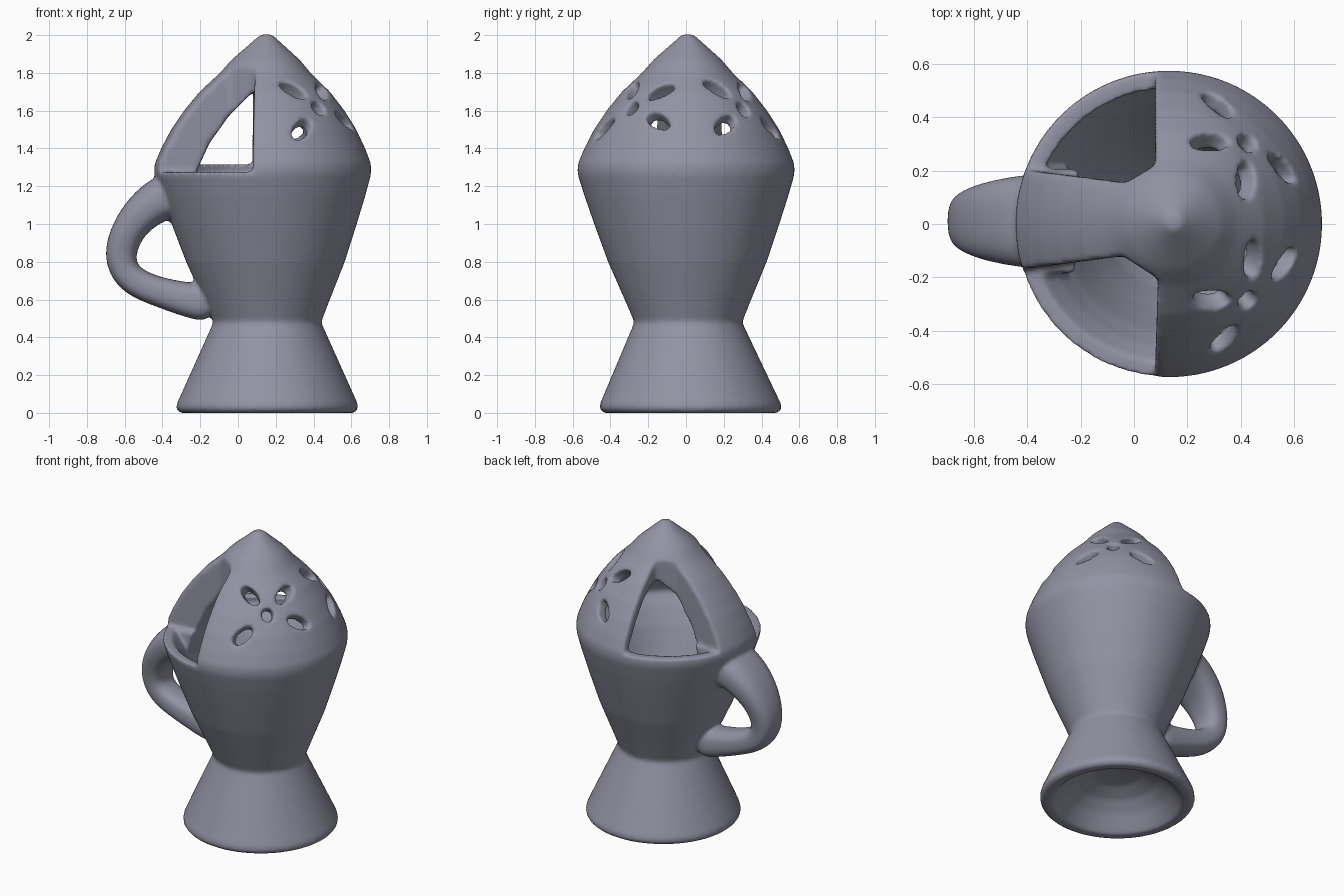
import bpy, bmesh, math
from mathutils import Vector, Matrix

if "Cube" in bpy.data.objects:
    bpy.data.objects.remove(bpy.data.objects["Cube"])

SEG = 96
clay = bpy.data.materials.new("grey_violet_clay")
clay.diffuse_color = (0.29, 0.29, 0.37, 1)
clay.use_nodes = True
clay.node_tree.nodes["Principled BSDF"].inputs["Base Color"].default_value = clay.diffuse_color


def make(name, bm):
    bmesh.ops.recalc_face_normals(bm, faces=bm.faces)
    me = bpy.data.meshes.new(name)
    bm.to_mesh(me)
    bm.free()
    ob = bpy.data.objects.new(name, me)
    bpy.context.collection.objects.link(ob)
    return ob


def loft(name, rings):
    """Closed solid from a list of rings of points."""
    bm = bmesh.new()
    vs = [[bm.verts.new(p) for p in ring] for ring in rings]
    n = len(vs[0])
    for a, b in zip(vs, vs[1:]):
        for i in range(n):
            bm.faces.new((a[i], a[(i + 1) % n], b[(i + 1) % n], b[i]))
    bm.faces.new(vs[0])
    bm.faces.new(vs[-1])
    return make(name, bm)


def lerp(table, z):
    for (z0, v0), (z1, v1) in zip(table, table[1:]):
        if z <= z1:
            t = max(0, (z - z0) / (z1 - z0))
            return v0 + (v1 - v0) * t
    return table[-1][1]


# the hand-made axis wanders slightly
CX = [(0, .155), (.48, .155), (1.28, .13), (2, .15)]
CY = [(0, .025), (.48, .012), (1.28, 0), (2, .01)]


def lathe(name, prof):
    return loft(name, [[(lerp(CX, z) + r * math.cos(2 * math.pi * i / SEG),
                         lerp(CY, z) + r * math.sin(2 * math.pi * i / SEG), z)
                        for i in range(SEG)] for r, z in prof])


def boolean(ob, other, op):
    m = ob.modifiers.new("bool", 'BOOLEAN')
    m.operation, m.object, m.solver = op, other, 'EXACT'
    bake(ob)
    bpy.data.objects.remove(other)


def bake(ob):
    bpy.context.view_layer.update()
    dg = bpy.context.evaluated_depsgraph_get()
    me = bpy.data.meshes.new_from_object(ob.evaluated_get(dg))
    ob.modifiers.clear()
    ob.data = me


# outer body: flared foot, waist, cup, pointed dome
DOME = [(.575, 1.28), (.572, 1.32), (.54, 1.4), (.49, 1.5), (.425, 1.6), (.345, 1.7),
        (.24, 1.8), (.18, 1.87), (.09, 1.95), (.035, 2.0), (.01, 2.005)]
body = lathe("pot_body", [(.46, .0), (.482, .02), (.478, .05), (.285, .48), (.335, .6), (.42, .8),
                          (.49, 1.0), (.54, 1.15), (.57, 1.25)] + DOME)

# side handle: x, z, half thickness, half width
path = [(-.27, 1.16, .12, .18), (-.37, 1.155, .125, .18), (-.475, 1.095, .11, .165), (-.58, .985, .09, .14),
        (-.635, .83, .09, .10), (-.585, .705, .083, .095), (-.42, .638, .077, .095),
        (-.25, .595, .095, .10), (-.12, .57, .10, .11)]
rings = []
for i, (x, z, t, w) in enumerate(path):
    a, b = path[max(i - 1, 0)], path[min(i + 1, len(path) - 1)]
    d = Vector((b[0] - a[0], 0, b[1] - a[1])).normalized()
    nrm = Vector((-d.z, 0, d.x))
    ring = []
    for k in range(24):
        c, s = math.cos(math.pi * k / 12), math.sin(math.pi * k / 12)
        u = math.copysign(abs(c) ** .75, c) * t
        v = math.copysign(abs(s) ** .75, s) * w
        ring.append(Vector((x, .01 + v, z)) + nrm * u)
    rings.append(ring)
handle = loft("handle", rings)
sub = handle.modifiers.new("sub", 'SUBSURF')
sub.levels = sub.render_levels = 2
bake(handle)
boolean(body, handle, 'UNION')

# hollow cup (thin sloping rim) and hollow foot
boolean(body, lathe("cup_cavity", [(.02, .6), (.18, .64), (.25, .75), (.33, .92), (.405, 1.1), (.46, 1.2),
                                   (.518, 1.28), (.495, 1.34), (.425, 1.47), (.335, 1.6), (.215, 1.69),
                                   (.02, 1.73)]), 'DIFFERENCE')
boolean(body, lathe("foot_cavity", [(.44, -.05), (.405, .0), (.37, .04), (.32, .1), (.25, .16), (.15, .205),
                                    (.02, .22)]), 'DIFFERENCE')

# thick strap joining rim to apex, trimmed by the openings below
web = [(-.30, 1.0), (-.25, 1.15), (-.21, 1.30), (-.15, 1.43), (-.05, 1.57), (.07, 1.69), (.14, 1.725),
       (.14, 1.85), (.02, 1.79), (-.12, 1.7), (-.215, 1.6), (-.285, 1.5), (-.335, 1.4), (-.375, 1.28)]
boolean(body, loft("strap", [[(x, y, z) for x, z in web] for y in (-.185, .205)]), 'UNION')

# two large openings either side of the strap
front = [(-.7, -.19), (-.42, -.17), (-.04, -.12), (.09, -.205), (.07, -.8), (-.7, -.8)]
back = [(-.7, .22), (-.42, .205), (-.03, .155), (.08, .22), (.075, .8), (-.7, .8)]
for plan, z0 in ((front, 1.275), (back, 1.315)):
    boolean(body, loft("opening_cutter", [[(x, y, z) for x, y in plan] for z in (z0, 2.2)]), 'DIFFERENCE')


# pierced flowers: a round centre with four petals
def dome_point(x, y):
    r = math.hypot(x - .138, y)
    z = lerp([(a, b) for a, b in reversed(DOME)], r)
    out = Vector((x - .138, y, 0)).normalized()
    return Vector((x, y, z)), (out * .8 + Vector((0, 0, .6))).normalized()


def pierce(p, n, toward, half_len, half_wid):
    lx = (toward - n * toward.dot(n)).normalized()
    ly = n.cross(lx)
    rot = Matrix((lx, ly, n)).transposed().to_4x4()
    bm = bmesh.new()
    bmesh.ops.create_uvsphere(bm, u_segments=20, v_segments=12, radius=1)
    bm.transform(Matrix.Translation(p) @ rot @ Matrix.Diagonal((half_len, half_wid, .125, 1)))
    boolean(body, make("petal_cutter", bm), 'DIFFERENCE')


flowers = [((.43, -.29), [(.295, -.29), (.45, -.135), (.34, -.44), (.57, -.15)]),
           ((.425, .305), [(.285, .31), (.42, .165), (.315, .45), (.56, .21)])]
for centre, petals in flowers:
    cp, cn = dome_point(*centre)
    pierce(cp, cn, Vector((0, 0, 1)), .045, .038)
    for xy in petals:
        p, n = dome_point(*xy)
        pierce(p, n, cp - p, .08, .04)

# soften into one continuous clay surface
rm = body.modifiers.new("clay", 'REMESH')
rm.mode, rm.voxel_size = 'VOXEL', .0125
sm = body.modifiers.new("soften", 'SMOOTH')
sm.factor, sm.iterations = .5, 7
bake(body)
body.data.materials.clear()
body.data.materials.append(clay)
for f in body.data.polygons:
    f.use_smooth = True
    f.material_index = 0
